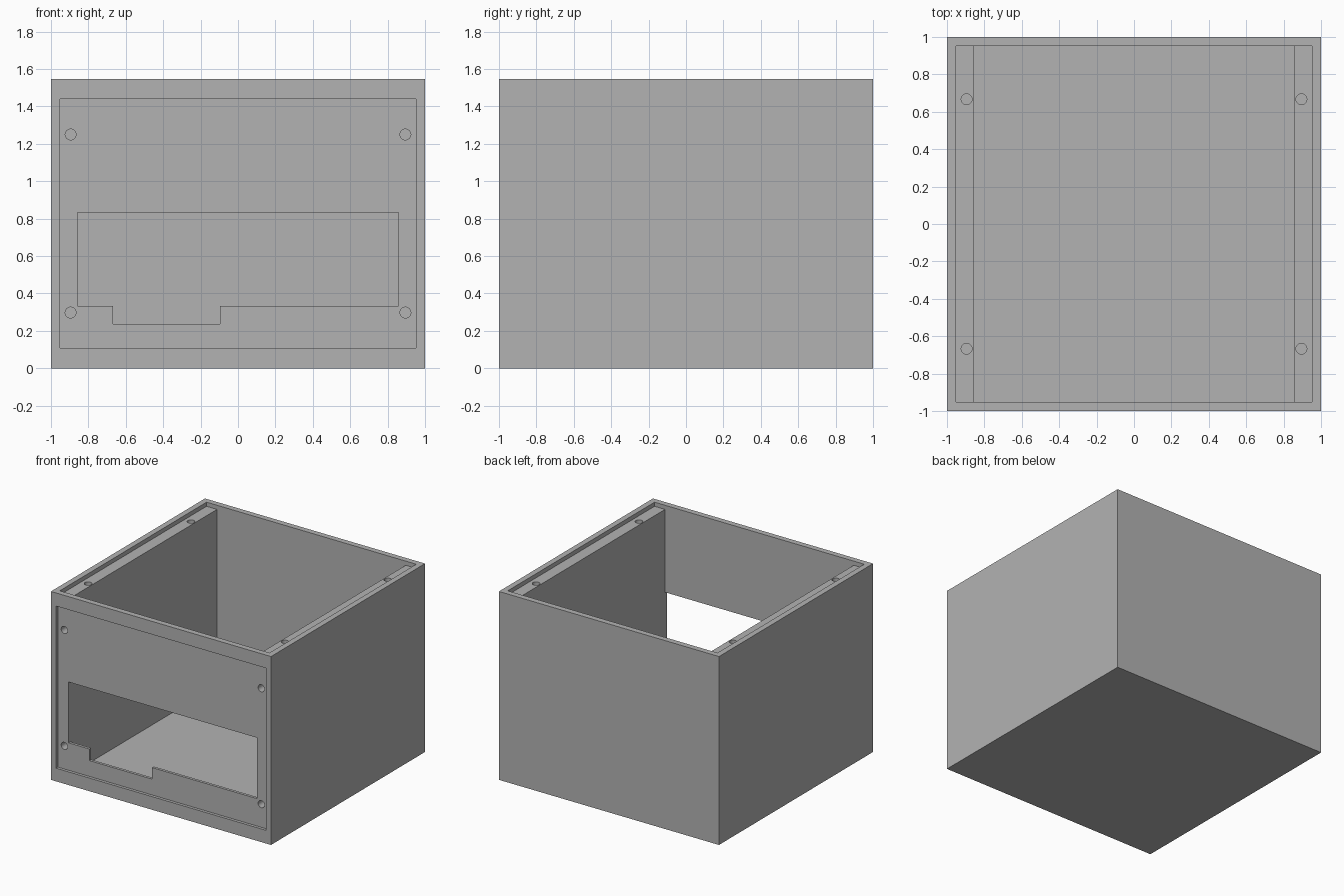
import bpy
from mathutils import Vector

old = bpy.data.objects.get("Cube")
if old:
    bpy.data.objects.remove(old, do_unlink=True)

HEIGHT = 1.548
RIM = 0.953          # inner edge of the rims
BAY = 0.858          # half width of the inner bay
PANEL_Y = -0.976     # sunken front panel plane
LEDGE_Z = HEIGHT - 0.034
FLOOR_Z = 0.065
HOLE_X, HOLE_R, HOLE_DEPTH = 0.895, 0.029, 0.1

grey = bpy.data.materials.new("plain grey")
grey.use_nodes = True
colour = (0.45, 0.45, 0.45, 1)
grey.diffuse_color = colour
grey.node_tree.nodes["Principled BSDF"].inputs["Base Color"].default_value = colour


def block(name, low, high):
    """Box spanning two opposite corners."""
    low, high = Vector(low), Vector(high)
    bpy.ops.mesh.primitive_cube_add(size=1, location=(low + high) / 2)
    ob = bpy.context.object
    ob.name = name
    ob.scale = high - low
    bpy.ops.object.transform_apply(location=True, rotation=False, scale=True)
    ob.data.materials.append(grey)
    return ob


def drill(name, centre, tilt):
    """Cylinder cutter that reaches HOLE_DEPTH to both sides of a surface."""
    bpy.ops.mesh.primitive_cylinder_add(vertices=32, radius=HOLE_R, depth=2 * HOLE_DEPTH,
                                        location=centre, rotation=(tilt, 0, 0))
    ob = bpy.context.object
    ob.name = name
    ob.data.materials.append(grey)
    return ob


enclosure = block("enclosure", (-1, -1, 0), (1, 1, HEIGHT))

cutters = [
    # Lid seat and inner bay
    block("lid_seat_cutter", (-RIM, -RIM, LEDGE_Z), (RIM, RIM, HEIGHT + 0.1)),
    block("bay_cutter", (-BAY, -RIM, FLOOR_Z), (BAY, RIM, HEIGHT + 0.2)),
    # Sunken front panel
    block("panel_cutter", (-RIM, -1.1, 0.108), (RIM, PANEL_Y, 1.44)),
    # Front opening and its lower notch
    block("opening_cutter", (-BAY, -1.2, 0.333), (BAY, -0.9, 0.833)),
    block("notch_cutter", (-0.667, -1.3, 0.238), (-0.097, -0.85, 0.4)),
]

# Screw holes in the side rails
for side in (-1, 1):
    for y in (-0.667, 0.667):
        cutters.append(drill("lid_hole_cutter", (side * HOLE_X, y, LEDGE_Z), 0))
    for z in (0.298, 1.25):
        cutters.append(drill("panel_hole_cutter", (side * HOLE_X, PANEL_Y, z), 1.5707963))

# Carve every recess, then discard the cutters
bpy.ops.object.select_all(action="DESELECT")
enclosure.select_set(True)
bpy.context.view_layer.objects.active = enclosure
for cutter in cutters:
    cutter.hide_render = True
    cut = enclosure.modifiers.new(cutter.name, "BOOLEAN")
    cut.operation = "DIFFERENCE"
    cut.solver = "EXACT"
    cut.object = cutter
    bpy.ops.object.modifier_apply(modifier=cut.name)
    bpy.data.objects.remove(cutter, do_unlink=True)

bpy.ops.object.shade_smooth_by_angle()
